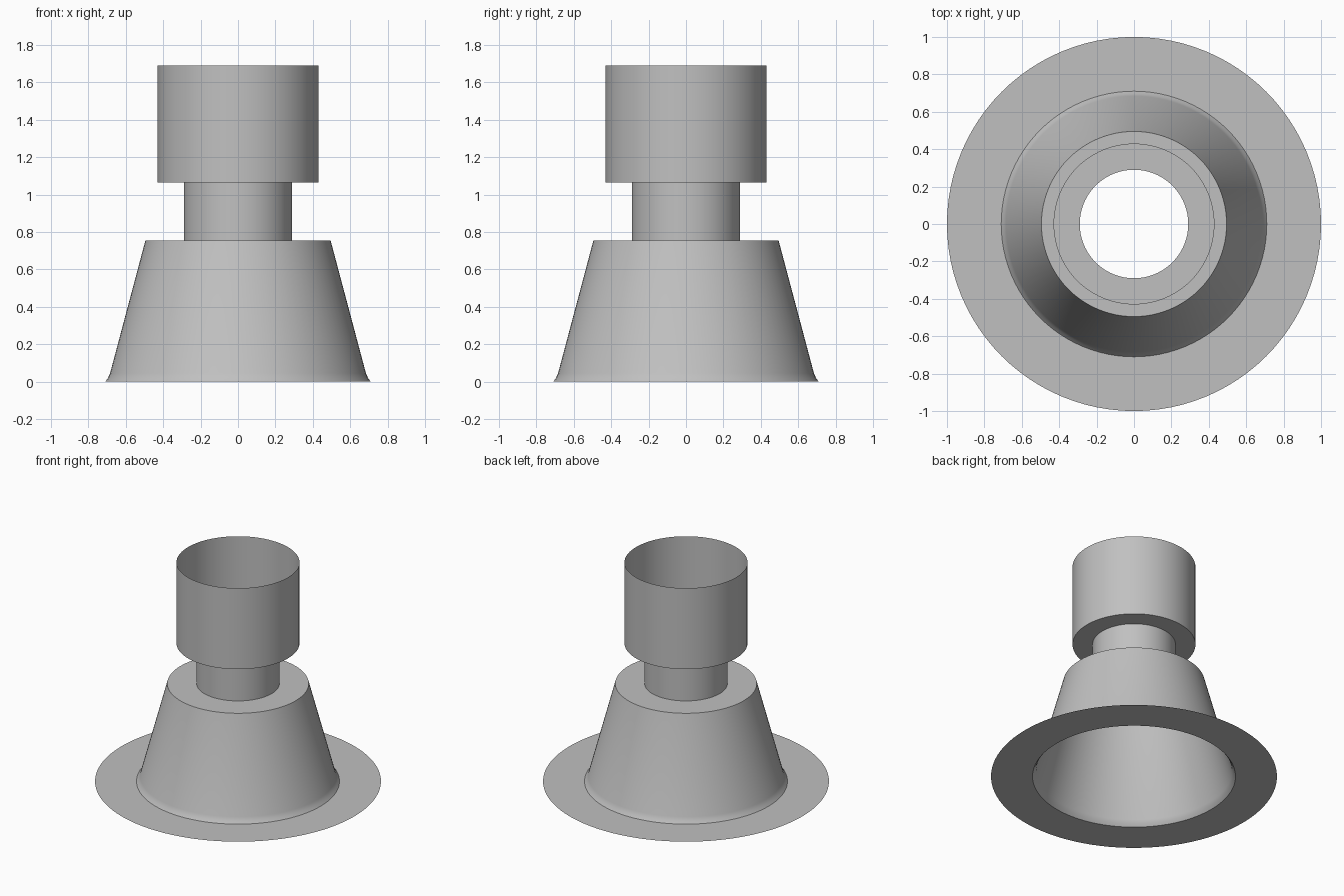
import bpy, bmesh
from math import radians, tau
from mathutils import Vector

SEGMENTS = 96

cube = bpy.data.objects.get("Cube")
if cube:
    bpy.data.objects.remove(cube, do_unlink=True)

grey = bpy.data.materials.new("plain_grey")
grey.use_nodes = True
colour = (0.53, 0.53, 0.53, 1)
grey.diffuse_color = colour
grey.node_tree.nodes["Principled BSDF"].inputs["Base Color"].default_value = colour


def revolve(name, profile):
    """Open thin shell turned around z from (radius, height) points."""
    bm = bmesh.new()
    verts = [bm.verts.new((r, 0, z)) for r, z in profile]
    edges = [bm.edges.new(pair) for pair in zip(verts, verts[1:])]
    bmesh.ops.spin(bm, geom=verts + edges, cent=Vector(), axis=(0, 0, 1),
                   angle=tau, steps=SEGMENTS, use_merge=True)
    bmesh.ops.remove_doubles(bm, verts=bm.verts, dist=0.0001)
    # Turn every face outward or upward
    bm.normal_update()
    for face in bm.faces:
        c = face.calc_center_median()
        side = face.normal.dot(Vector((c.x, c.y, 0)).normalized())
        facing = side if abs(side) > 0.01 else face.normal.z
        if facing < 0:
            face.normal_flip()
    mesh = bpy.data.meshes.new(name)
    bm.to_mesh(mesh)
    bm.free()
    mesh.materials.append(grey)
    obj = bpy.data.objects.new(name, mesh)
    bpy.context.collection.objects.link(obj)
    bpy.ops.object.select_all(action='DESELECT')
    obj.select_set(True)
    bpy.context.view_layer.objects.active = obj
    bpy.ops.object.shade_smooth_by_angle(angle=radians(35))
    return obj


# Flat ring on the ground
revolve("base_flange", [(1.0, 0), (0.71, 0)])

# Tapered skirt with a small flared foot and a flat shoulder
revolve("tapered_skirt", [(0.71, 0), (0.695, 0.02), (0.684, 0.045),
                          (0.495, 0.755), (0.29, 0.755)])

# Narrow neck
revolve("neck", [(0.29, 0.755), (0.29, 1.065)])

# Open cup: ring-shaped floor, then straight wall
cup = revolve("top_cup", [(0.29, 1.065), (0.43, 1.065), (0.43, 1.69)])
for face in cup.data.polygons:
    if abs(face.normal.z) > 0.9:
        face.flip()  # the underside is the outer surface
